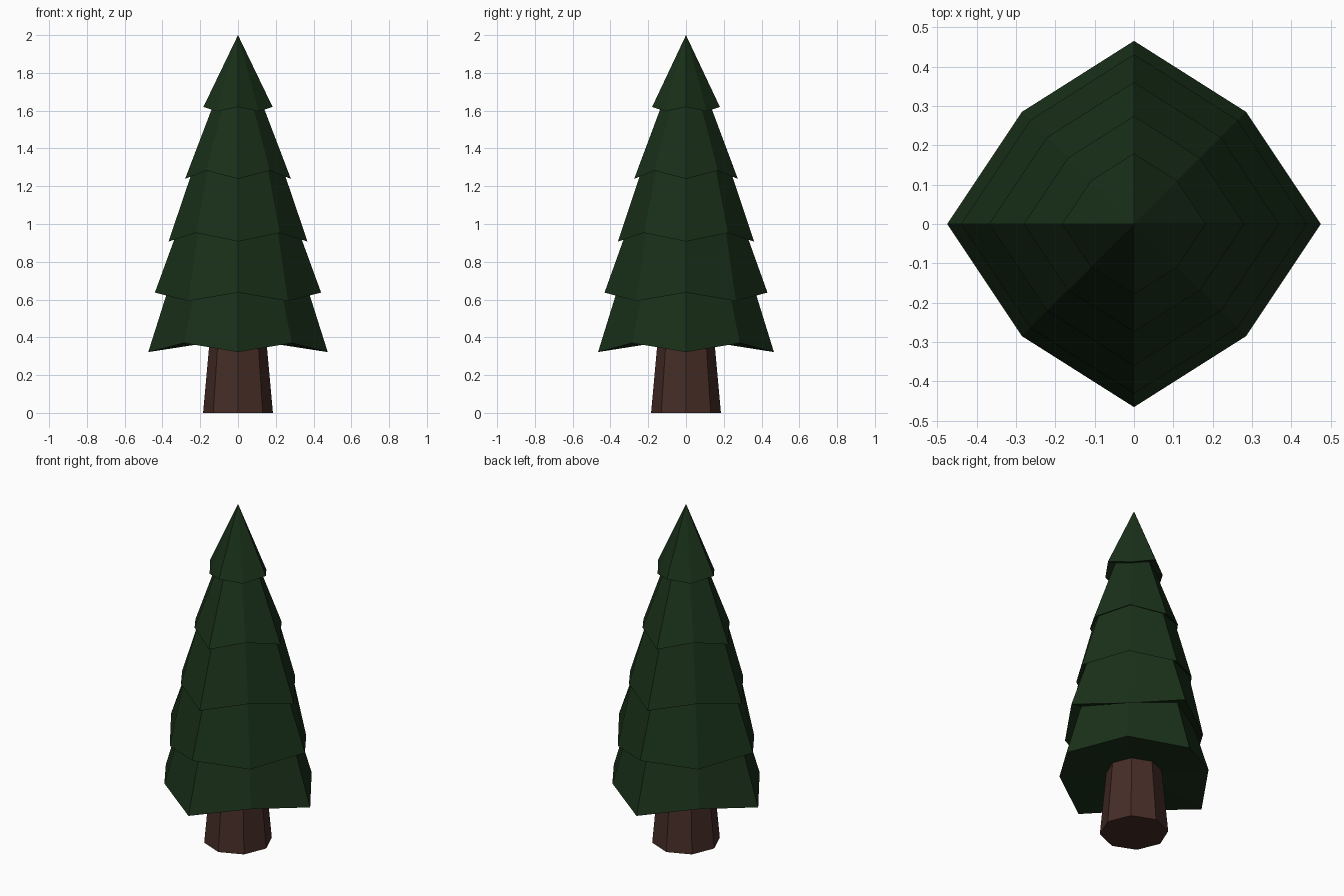
import bpy, bmesh, math

if "Cube" in bpy.data.objects:
    bpy.data.objects.remove(bpy.data.objects["Cube"])


def material(name, color):
    mat = bpy.data.materials.new(name)
    mat.diffuse_color = (*color, 1)
    mat.use_nodes = True
    mat.node_tree.nodes["Principled BSDF"].inputs["Base Color"].default_value = mat.diffuse_color
    return mat


def ring(bm, r, z, diag_z, diag, depth=1.0):
    """Eight points: four at the axes, four on the diagonals with their own height."""
    pts = []
    for i in range(8):
        a = i * math.pi / 4
        if i % 2:
            k = r * diag * math.sqrt(2)
            pts.append((k * math.cos(a), k * math.sin(a), diag_z))
        else:
            pts.append((r * math.cos(a), r * depth * math.sin(a), z))
    return [bm.verts.new(p) for p in pts]


def bridge(bm, low, high):
    for i in range(8):
        j = (i + 1) % 8
        bm.faces.new((low[i], low[j], high[j], high[i]))


def finish(bm, name, mat):
    bmesh.ops.recalc_face_normals(bm, faces=bm.faces)
    mesh = bpy.data.meshes.new(name)
    bm.to_mesh(mesh)
    bm.free()
    mesh.materials.append(mat)
    obj = bpy.data.objects.new(name, mesh)
    bpy.context.collection.objects.link(obj)
    return obj


# Tapered octagonal trunk
bm = bmesh.new()
foot = ring(bm, 0.185, 0, 0, 0.707)
neck = ring(bm, 0.15, 0.385, 0.385, 0.707)
bridge(bm, foot, neck)
bm.faces.new(foot[::-1])
bm.faces.new(neck)
finish(bm, "trunk", material("bark", (0.060, 0.026, 0.020)))

# Foliage: alternating tucked-in rings and flared rims (radius, z, diagonal z, diagonal factor)
profile = [
    (0.140, 0.380, 0.380, 0.707),
    (0.475, 0.322, 0.370, 0.60),
    (0.372, 0.648, 0.620, 0.63),
    (0.440, 0.637, 0.592, 0.60),
    (0.333, 0.930, 0.965, 0.63),
    (0.368, 0.907, 0.953, 0.60),
    (0.250, 1.255, 1.290, 0.63),
    (0.280, 1.239, 1.283, 0.60),
    (0.131, 1.630, 1.612, 0.63),
    (0.183, 1.620, 1.596, 0.60),
]
bm = bmesh.new()
rings = [ring(bm, r, z, dz, d, 0.98) for r, z, dz, d in profile]
for low, high in zip(rings, rings[1:]):
    bridge(bm, low, high)
bm.faces.new(rings[0][::-1])
tip = bm.verts.new((0, 0, 2))
for i in range(8):
    bm.faces.new((rings[-1][i], rings[-1][(i + 1) % 8], tip))
finish(bm, "foliage", material("needles", (0.010, 0.030, 0.010)))
